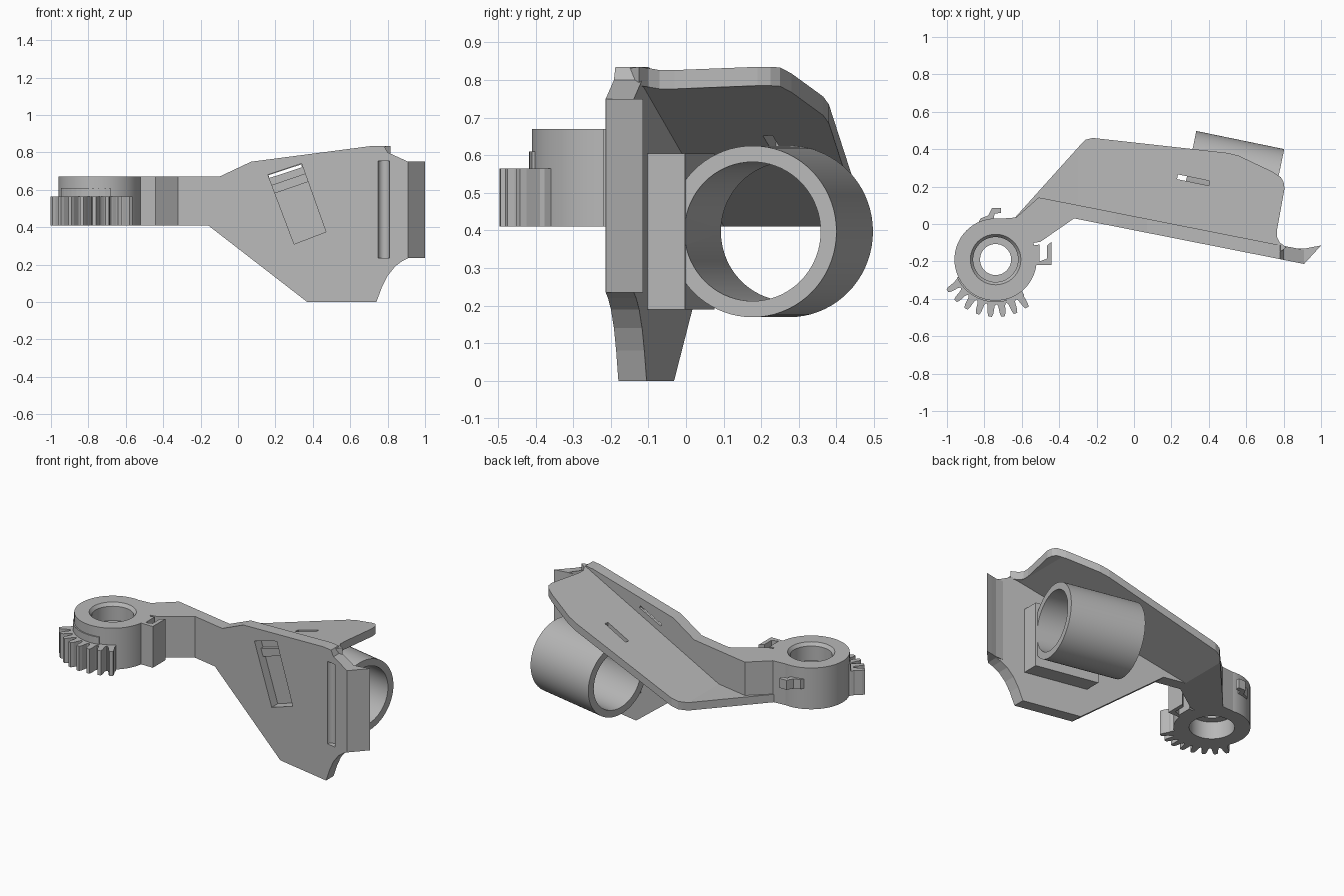
import bpy, bmesh
from math import sin, cos, pi, radians
from mathutils import Matrix, Vector

cube = bpy.data.objects.get("Cube")
if cube:
    bpy.data.objects.remove(cube, do_unlink=True)

grey = bpy.data.materials.new("plain grey")
grey.use_nodes = True
grey.diffuse_color = (0.48, 0.48, 0.48, 1)
grey.node_tree.nodes["Principled BSDF"].inputs["Base Color"].default_value = (0.48, 0.48, 0.48, 1)

SLOPE = -0.198           # how the front wall swings away in plan
HUB = Vector((-0.74, -0.19, 0))


def front_y(x):
    return 0.03 + SLOPE * (x + 0.32)


def finish(name, bm, smooth=False):
    bmesh.ops.recalc_face_normals(bm, faces=bm.faces)
    mesh = bpy.data.meshes.new(name)
    bm.to_mesh(mesh)
    bm.free()
    mesh.materials.append(grey)
    ob = bpy.data.objects.new(name, mesh)
    bpy.context.collection.objects.link(ob)
    if smooth:
        bpy.ops.object.select_all(action="DESELECT")
        ob.select_set(True)
        bpy.context.view_layer.objects.active = ob
        bpy.ops.object.shade_smooth_by_angle(angle=radians(35))
    return ob


def extruded(points, offset):
    bm = bmesh.new()
    face = bm.faces.new([bm.verts.new(p) for p in points])
    out = bmesh.ops.extrude_face_region(bm, geom=[face])["geom"]
    bmesh.ops.translate(bm, vec=offset, verts=[v for v in out if isinstance(v, bmesh.types.BMVert)])
    return bm


def plan_prism(name, outline, low, high):
    return finish(name, extruded([(x, y, low) for x, y in outline], (0, 0, high - low)))


def wall_prism(name, outline, near, far):
    """Front outline given thickness, sheared to follow the wall."""
    bm = extruded([(x, near, z) for x, z in outline], (0, far - near, 0))
    for v in bm.verts:
        v.co.y += front_y(v.co.x)
    return finish(name, bm)


def lathe(name, profile, matrix, steps=64):
    """Closed ring of (radius, height) spun about its own z axis."""
    bm = bmesh.new()
    rings = [[bm.verts.new((r * cos(2 * pi * i / steps), r * sin(2 * pi * i / steps), h))
              for r, h in profile] for i in range(steps)]
    n = len(profile)
    for i in range(steps):
        a, b = rings[i], rings[(i + 1) % steps]
        for j in range(n):
            k = (j + 1) % n
            bm.faces.new((a[j], b[j], b[k], a[k]))
    bm.transform(matrix)
    return finish(name, bm, True)


def cut(target, cutter):
    cutter.hide_render = True
    cutter.hide_viewport = True
    mod = target.modifiers.new("cut", "BOOLEAN")
    mod.operation = "DIFFERENCE"
    mod.solver = "EXACT"
    mod.object = cutter


# Front wall with its chamfered, curved lower corner
wall = wall_prism("front_wall", [
    (-0.32, 0.41), (-0.16, 0.41), (0.37, 0), (0.74, 0), (0.77, 0.08), (0.80, 0.14),
    (0.84, 0.19), (0.88, 0.22), (0.91, 0.235), (0.91, 0.75), (0.80, 0.80),
    (0.78, 0.835), (0.72, 0.835), (0.07, 0.75), (-0.10, 0.67), (-0.32, 0.67)], 0, 0.075)

# Tilted pocket, its narrow through slit, and the upright groove
pocket = wall_prism("pocket_cutter", [(0.16, 0.68), (0.34, 0.74), (0.47, 0.375), (0.30, 0.31)], -0.03, 0.06)
slit = wall_prism("slit_cutter", [(0.163, 0.678), (0.337, 0.735), (0.342, 0.72), (0.168, 0.663)], 0.02, 0.1)
bm = bmesh.new()
bmesh.ops.create_cone(bm, cap_ends=True, segments=24, radius1=0.031, radius2=0.031, depth=0.52)
bm.transform(Matrix.Translation((0.78, front_y(0.78), 0.495)))
groove = finish("groove_cutter", bm, True)
for cutter in (pocket, slit, groove):
    cut(wall, cutter)

# Hooked end flange
plan_prism("end_flange", [
    (0.86, -0.17), (0.91, -0.213), (1.0, -0.115), (0.96, -0.122), (0.92, -0.13), (0.86, -0.13)],
    0.235, 0.75)

# Thin top plate, level beside the arm and rising towards the flange
outline = [
    (-0.64, 0.03), (-0.28, 0.43), (-0.26, 0.45), (-0.22, 0.46), (0.50, 0.38), (0.56, 0.365),
    (0.74, 0.28), (0.785, 0.25), (0.80, 0.225), (0.805, 0.19), (0.765, -0.03),
    (0.765, -0.07), (0.78, -0.10), (0.815, -0.125), (0.78, -0.15), (0.72, -0.13),
    (-0.30, 0.06), (-0.50, 0.09)]
bm = extruded([(x, y, -0.05) for x, y in outline], (0, 0, 0.05))
for x in (-0.3, 0.76):
    bmesh.ops.bisect_plane(bm, geom=bm.verts[:] + bm.edges[:] + bm.faces[:],
                           plane_co=(x, 0, 0), plane_no=(1, 0, 0))
for v in bm.verts:
    v.co.z += 0.46 + 0.375 * min(max((v.co.x + 0.3) / 1.09, 0), 1)
plate = finish("top_plate", bm)
cut(plate, plan_prism("plate_slot_cutter",
                      [(0.23, 0.24), (0.40, 0.205), (0.405, 0.23), (0.235, 0.265)], 0.3, 1.0))

# Arm joining the wall to the hub
plan_prism("arm", [(-0.32, 0.03), (-0.50, -0.095), (-0.59, -0.11), (-0.64, -0.04), (-0.72, 0.028),
                   (-0.63, 0.035), (-0.51, 0.142), (-0.32, 0.105)], 0.41, 0.67)

# Hub with stepped bore
lathe("hub", [(0.22, 0.41), (0.22, 0.67), (0.135, 0.67), (0.12, 0.65), (0.12, 0.56),
              (0.083, 0.56), (0.083, 0.52), (0.13, 0.52), (0.13, 0.41)], Matrix.Translation(HUB))


def around_hub(radius, degrees):
    a = radians(degrees)
    return (HUB.x + radius * cos(a), HUB.y + radius * sin(a))


# Gear sector and the shallow ledge above it
gear = [around_hub(0.17, a) for a in range(312, 199, -8)]
for i in range(8):
    mid = 213 + i * 12.9
    for radius, shift in ((0.24, -5.8), (0.25, -4.3), (0.29, -3), (0.307, -1.8),
                          (0.307, 1.8), (0.29, 3), (0.25, 4.3), (0.24, 5.8)):
        gear.append(around_hub(radius, mid + shift))
plan_prism("gear_teeth", gear, 0.41, 0.565)
ledge = [around_hub(0.17, a) for a in range(285, 204, -8)]
ledge += [around_hub(0.228, a) for a in range(205, 286, 8)]
plan_prism("gear_ledge", ledge, 0.41, 0.61)

# Hooks on the hub
plan_prism("side_hook", [(-0.58, -0.28), (-0.53, -0.22), (-0.44, -0.22), (-0.44, -0.095), (-0.465, -0.115),
                         (-0.465, -0.185), (-0.505, -0.20), (-0.505, -0.11), (-0.58, -0.12)], 0.41, 0.67)
plan_prism("rear_hook", [(-0.84, -0.01), (-0.82, 0.03), (-0.78, 0.045), (-0.76, 0.085), (-0.71, 0.085),
                         (-0.71, 0.06), (-0.745, 0.055), (-0.755, 0.01)], 0.54, 0.60)

# Holder tube and its mounting pad
wall_prism("tube_pad", [(0.33, 0.19), (0.73, 0.19), (0.73, 0.605), (0.33, 0.605)], 0.065, 0.175)
near, far = Vector((0.757, 0.177, 0.397)), Vector((0.287, 0.274, 0.397))
axis = near - far
lathe("holder_tube", [(0.228, 0), (0.228, axis.length), (0.185, axis.length), (0.185, 0)],
      Matrix.Translation(far) @ axis.to_track_quat("Z", "Y").to_matrix().to_4x4(), 72)
